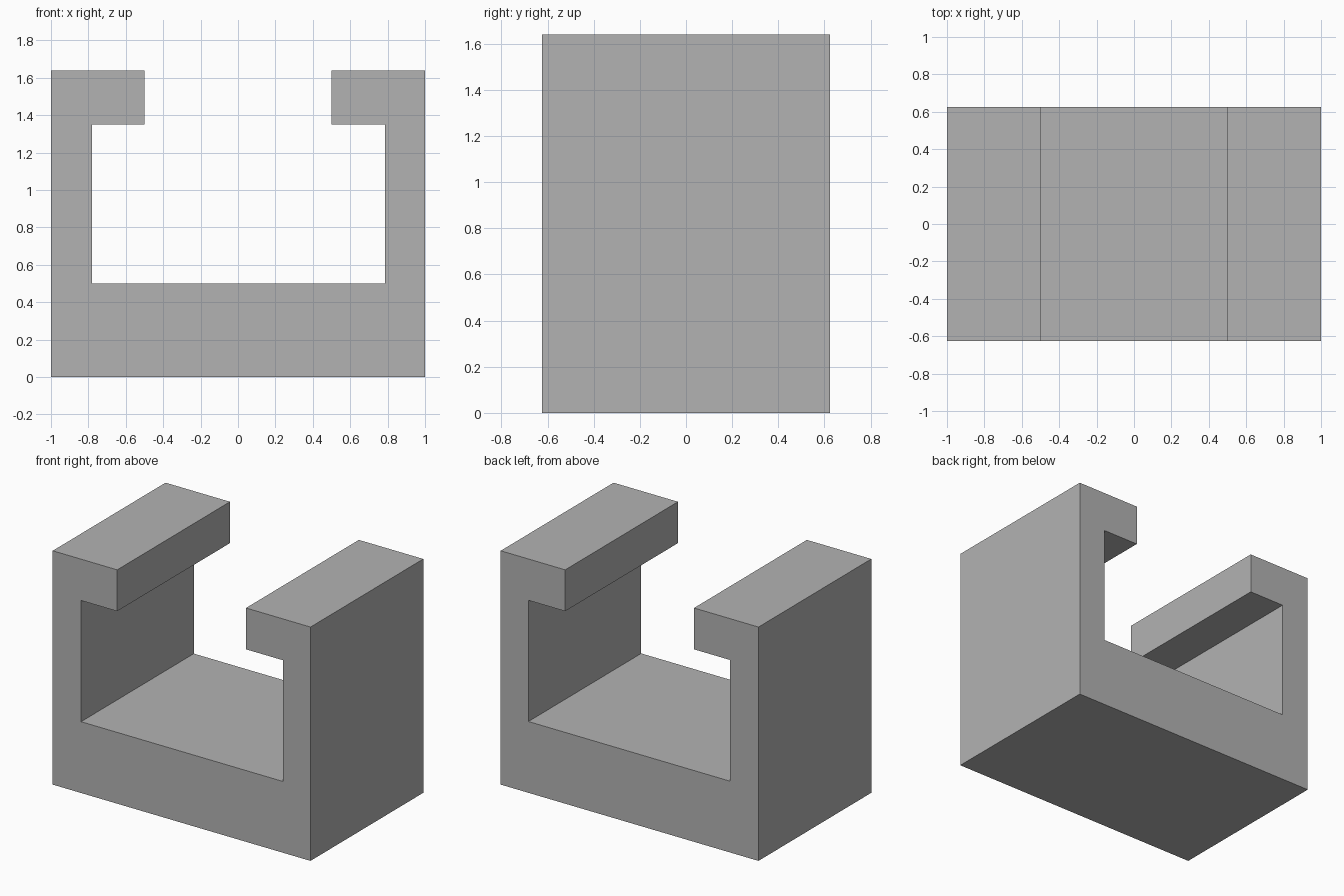
import bpy
import bmesh

cube = bpy.data.objects.get("Cube")
if cube:
    bpy.data.objects.remove(cube, do_unlink=True)

HALF_DEPTH = 0.625
HEIGHT = 1.64
FLOOR = 0.5
LIP_BOTTOM = 1.35
LIP_EDGE = 0.5

# Plain grey material
grey = bpy.data.materials.new("plain grey")
grey.use_nodes = True
colour = (0.45, 0.45, 0.45, 1)
grey.diffuse_color = colour
grey.node_tree.nodes["Principled BSDF"].inputs["Base Color"].default_value = colour


def side_outline(sign, wall):
    """Outline of one wall and its lip, from the floor up and around."""
    return [(sign * x, z) for x, z in (
        (wall, FLOOR), (wall, LIP_BOTTOM), (LIP_EDGE, LIP_BOTTOM),
        (LIP_EDGE, HEIGHT), (1, HEIGHT), (1, 0))]


# Slotted channel: one C-shaped profile extruded front to back
profile = side_outline(1, 0.785) + side_outline(-1, 0.78)[::-1]
bm = bmesh.new()
front = bm.faces.new([bm.verts.new((x, -HALF_DEPTH, z)) for x, z in profile])
extruded = bmesh.ops.extrude_face_region(bm, geom=[front], use_keep_orig=True)
back_verts = [v for v in extruded["geom"] if isinstance(v, bmesh.types.BMVert)]
bmesh.ops.translate(bm, verts=back_verts, vec=(0, 2 * HALF_DEPTH, 0))
bmesh.ops.recalc_face_normals(bm, faces=bm.faces)

mesh = bpy.data.meshes.new("slotted_channel")
bm.to_mesh(mesh)
bm.free()
mesh.materials.append(grey)
channel = bpy.data.objects.new("slotted_channel", mesh)
bpy.context.collection.objects.link(channel)
